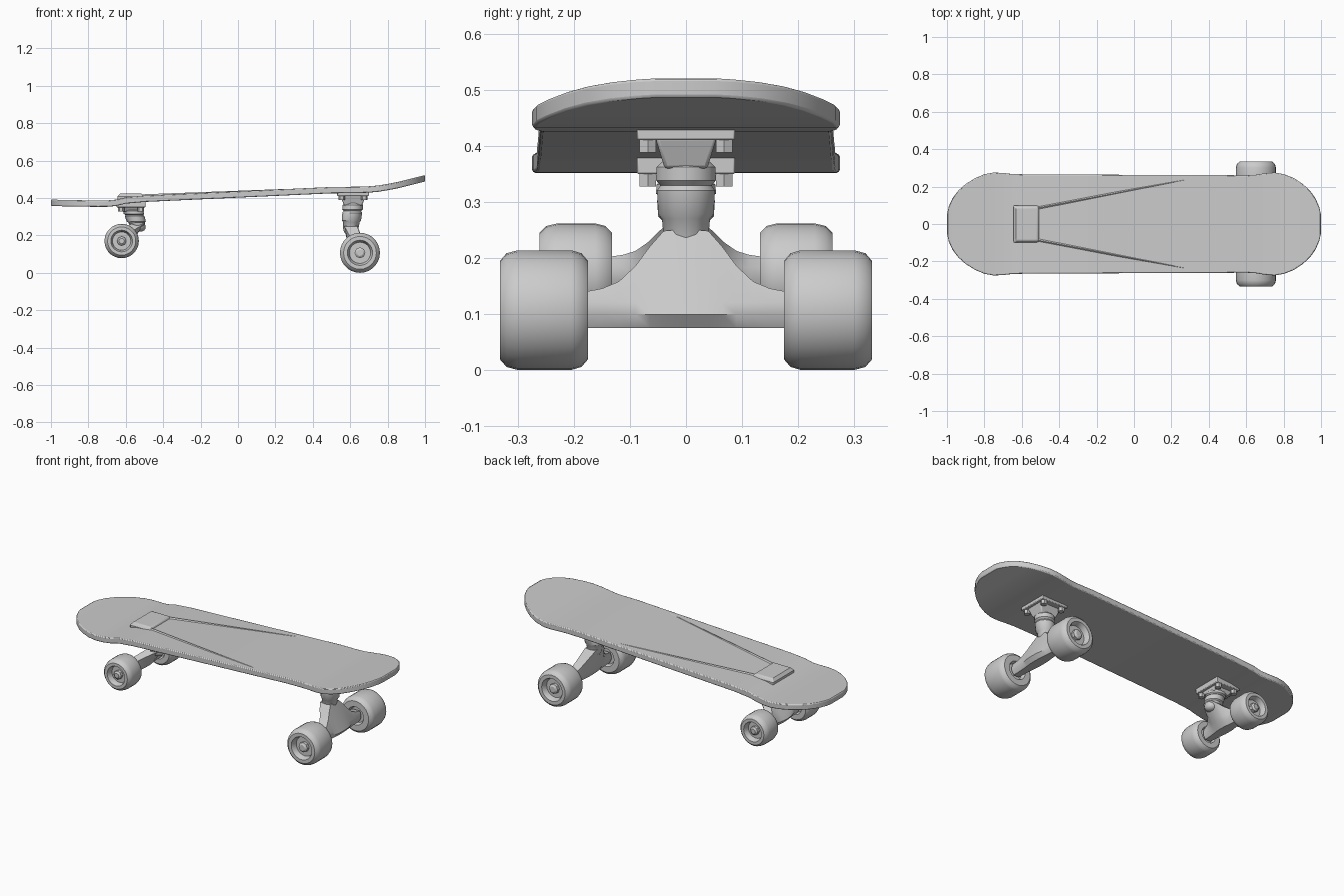
import bpy, bmesh, math
from mathutils import Vector

if "Cube" in bpy.data.objects:
    bpy.data.objects.remove(bpy.data.objects["Cube"])


def interp(table, x):
    """Linear lookup in a list of (x, value)."""
    for (x0, v0), (x1, v1) in zip(table, table[1:]):
        if x <= x1:
            return v0 + (v1 - v0) * (x - x0) / (x1 - x0)
    return table[-1][1]


def loft(name, rings, bevel=0, angle=35):
    """Skin a list of equal-length rings and cap both ends."""
    bm = bmesh.new()
    vs = [[bm.verts.new(p) for p in r] for r in rings]
    n = len(vs[0])
    for a, b in zip(vs, vs[1:]):
        for i in range(n):
            j = (i + 1) % n
            bm.faces.new((a[i], a[j], b[j], b[i]))
    bm.faces.new(vs[0])
    bm.faces.new(vs[-1])
    bmesh.ops.recalc_face_normals(bm, faces=bm.faces)
    me = bpy.data.meshes.new(name)
    bm.to_mesh(me)
    bm.free()
    ob = bpy.data.objects.new(name, me)
    bpy.context.collection.objects.link(ob)
    if bevel:
        m = ob.modifiers.new("Bevel", 'BEVEL')
        m.width, m.segments, m.limit_method = bevel, 2, 'ANGLE'
        m.angle_limit = math.radians(50)
    bpy.ops.object.select_all(action='DESELECT')
    ob.select_set(True)
    bpy.context.view_layer.objects.active = ob
    bpy.ops.object.shade_smooth_by_angle(angle=math.radians(angle))
    return ob


def circle(c, u, v, n):
    """Elliptical ring around c with half-axes u and v."""
    c, u, v = Vector(c), Vector(u), Vector(v)
    return [c + u * math.cos(2 * math.pi * i / n) + v * math.sin(2 * math.pi * i / n)
            for i in range(n)]


def rect(x0, x1, y0, y1, z):
    return [(x0, y0, z), (x1, y0, z), (x1, y1, z), (x0, y1, z)]


def box(name, x0, x1, y0, y1, z0, z1, bevel=0.004):
    return loft(name, [rect(x0, x1, y0, y1, z0), rect(x0, x1, y0, y1, z1)], bevel)


# Deck: side profile and half-width along x
TOP = [(-1, .392), (-.95, .39), (-.72, .386), (-.66, .389), (-.6, .404), (-.5, .413),
       (.5, .459), (.68, .461), (.76, .468), (.85, .485), (1, .522)]
HALF = [(-1, .05), (-.99, .095), (-.97, .139), (-.94, .178), (-.9, .214), (-.85, .245),
        (-.8, .266), (-.75, .275), (-.7, .273), (-.65, .267), (-.6, .266), (-.5, .265),
        (.5, .261), (.6, .26), (.65, .263), (.7, .271), (.75, .275), (.8, .267), (.85, .248),
        (.9, .216), (.94, .18), (.97, .138), (.99, .092), (1, .05)]
THICK = .034
deck_rings = []
for x, w in HALF:
    z = interp(TOP, x)
    deck_rings.append([(x, -w, z), (x, w, z), (x, w, z - THICK), (x, -w, z - THICK)])
loft("deck", deck_rings, .005, 30)

# Raised mounting pad on the deck with two faint ridges running back
loft("mount_pad", [rect(-.645, -.505, -.1, .1, .39), rect(-.645, -.505, -.1, .1, .408),
                   rect(-.63, -.515, -.088, .088, .424)], .006)
for s in (-1, 1):
    rings = []
    for x, y, h in ((-.52, .085, .008), (.27, .235, .0005)):
        z = interp(TOP, x)
        rings.append([(x, s * (y - .015), z - .006), (x, s * y, z + h),
                      (x, s * (y + .012), z - .006)])
    loft("deck_ridge", rings)


def wheel(name, x, z, radius, y_in, y_out, s):
    """Lathed wheel with a recessed hub face."""
    w = y_out - y_in
    prof = [(.02, .25), (.02, .42), (0, .5), (0, .82), (.012, .95), (.03, 1),
            (w - .032, 1), (w - .012, .95), (w, .82), (w, .63), (w - .012, .57),
            (w - .032, .53), (w - .032, .3)]
    loft(name, [circle((x, s * (y_in + d), z), (radius * r, 0, 0), (0, 0, radius * r), 28)
                for d, r in prof])
    # Axle nut in the hub
    r = radius * .27
    loft(name + "_nut", [circle((x, s * (y_in + d), z), (r * k, 0, 0), (0, 0, r * k), 8)
                         for d, k in ((w - .05, 1), (w - .014, 1), (w - .006, .6))])


def truck(tag, x, z, radius, y_in, y_out, inward, plate, bolt_z, col_top, col_low):
    """Complete axle assembly; inward is the x direction to the board centre."""
    for s in (-1, 1):
        wheel(tag + "_wheel", x, z, radius, y_in, y_out, s)
    # Axle through both wheels
    loft(tag + "_axle", [circle((x, y, z), (.018, 0, 0), (0, 0, .018), 12)
                         for y in (-y_out + .03, y_out - .03)])

    # Hanger: flares from the axle sleeves up to the column
    k = y_in / .175
    lean = col_low[0] - x
    rise = col_low[1] + .03 - (z + .032)
    half = [(1.1, 0, .028), (.17, 0, .03)]
    shape = [(.185, 0, .03), (.15, .06, .032), (.12, .17, .034), (.09, .42, .037),
             (.065, .72, .042), (.04, .97, .046), (0, 1, .048)]
    rings = []
    for y, t, hx in shape + [(-a, b, c) for a, b, c in shape[-2::-1]]:
        zt, zb = z + .032 + rise * t, z - .032
        tx = x + lean * t
        y *= k
        rings.append([(x - hx * .6, y, zb), (x + hx * .6, y, zb),
                      (x + hx, y, z - .008), (x + hx + lean * t * .2, y, z + .014),
                      (tx + hx * .75, y, zt), (tx - hx * .75, y, zt),
                      (x - hx + lean * t * .2, y, z + .014), (x - hx, y, z - .008)])
    loft(tag + "_hanger", rings, 0, 40)

    # Slanted column with cushions and the rounded pivot tip
    a, b = Vector((col_top[0], 0, col_top[1])), Vector((col_low[0], 0, col_low[1]))
    prof = [(0, .044), (.06, .054), (.22, .055), (.28, .047), (.34, .053), (.62, .051),
            (.68, .044), (.9, .041), (1, .036), (1.08, .028), (1.14, .014)]
    loft(tag + "_column", [circle(a.lerp(b, t), (r, 0, 0), (0, r, 0), 14) for t, r in prof])

    # Base plate, tapered block and bolts under the deck
    px0, px1, pz0, pz1 = plate
    box(tag + "_base_plate", px0, px1, -.088, .088, pz0, pz1)
    cx = col_top[0]
    loft(tag + "_base_block", [rect(px0 + .015, px1 - .015, -.055, .055, pz0 + .005),
                               rect(cx - .048, cx + .048, -.038, .038, col_top[1] - .012)], .006)
    for bx in (px0 + .025, px1 - .025):
        for by in (-.068, .068):
            loft(tag + "_bolt", [circle((bx, by, h), (.017, 0, 0), (0, .017, 0), 6)
                                 for h in (bolt_z, pz0 + .005)])


truck("rear", .652, .107, .107, .175, .333, -1, (.53, .7, .411, .433), .389,
      (.615, .372), (.602, .222))
truck("front", -.622, .17, .092, .132, .262, 1, (-.65, -.495, .35, .382), .328,
      (-.563, .338), (-.532, .235))
